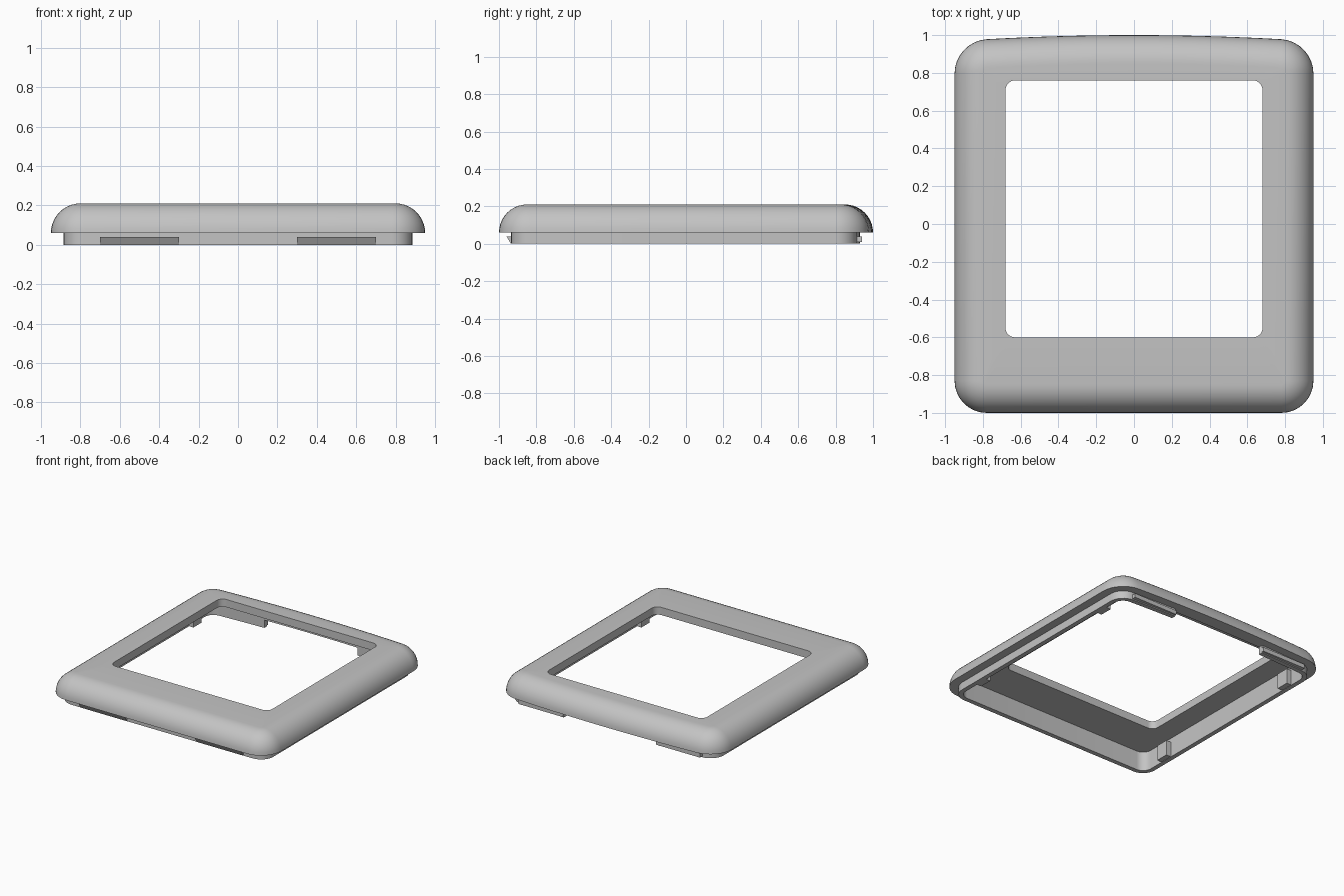
import bpy, bmesh, math
from mathutils import Vector

cube = bpy.data.objects.get("Cube")
if cube:
    bpy.data.objects.remove(cube, do_unlink=True)

grey = bpy.data.materials.new("light grey plastic")
grey.use_nodes = True
colour = (0.55, 0.55, 0.55, 1)
grey.diffuse_color = colour
grey.node_tree.nodes["Principled BSDF"].inputs["Base Color"].default_value = colour

CORNER_STEPS = 8
BACK_STEPS = 16
ROUND = 0.15
LIP_Z = 0.06


def make_object(name, bm):
    bmesh.ops.recalc_face_normals(bm, faces=bm.faces)
    mesh = bpy.data.meshes.new(name)
    bm.to_mesh(mesh)
    bm.free()
    mesh.materials.append(grey)
    obj = bpy.data.objects.new(name, mesh)
    bpy.context.collection.objects.link(obj)
    return obj


def rounded_outline(hx, y0, y1, r, bow):
    """Rounded rectangle, anticlockwise, with an optionally bowed back edge."""
    corners = [(hx - r, y0 + r, -90), (hx - r, y1 - r, 0),
               (r - hx, y1 - r, 90), (r - hx, y0 + r, 180)]
    points = []
    for i, (cx, cy, start) in enumerate(corners):
        for k in range(CORNER_STEPS + 1):
            a = math.radians(start + 90 * k / CORNER_STEPS)
            points.append((cx + r * math.cos(a), cy + r * math.sin(a)))
        if i == 1:
            for k in range(1, BACK_STEPS):
                points.append((cx * (1 - 2 * k / BACK_STEPS), y1))
    return [(x, y - bow * x * x if y > 0 else y) for x, y in points]


def frame_outline(inset):
    return rounded_outline(0.95 - inset, inset - 1, 1 - inset,
                           max(0.17 - inset, 0.02), 0.036)


def box(name, x0, x1, y0, y1, z0, z1):
    bm = bmesh.new()
    bmesh.ops.create_cube(bm, size=1)
    for v in bm.verts:
        v.co = Vector(((x0 + x1) / 2 + v.co.x * (x1 - x0),
                       (y0 + y1) / 2 + v.co.y * (y1 - y0),
                       (z0 + z1) / 2 + v.co.z * (z1 - z0)))
    return make_object(name, bm)


# Frame: a closed cross-section lofted round the window
window = rounded_outline(0.68, -0.6, 0.76, 0.05, 0)
rings = [(window, 0.21)]
for k in range(11):
    a = math.radians(90 - 9 * k)
    rings.append((frame_outline(ROUND * (1 - math.cos(a))),
                  LIP_Z + ROUND * math.sin(a)))
for inset, z in ((0.065, LIP_Z), (0.065, 0), (0.1, 0), (0.1, 0.15)):
    rings.append((frame_outline(inset), z))
rings.append((window, 0.15))

bm = bmesh.new()
loops = [[bm.verts.new((x, y, z)) for x, y in pts] for pts, z in rings]
count = len(window)
for i, lower in enumerate(loops):
    upper = loops[(i + 1) % len(loops)]
    for j in range(count):
        n = (j + 1) % count
        bm.faces.new((lower[j], lower[n], upper[n], upper[j]))
frame = make_object("bezel_frame", bm)

# Gap in the back of the skirt
cutter = box("back_gap_cutter", -0.4, 0.4, 0.7, 1.1, -0.1, LIP_Z + 0.0005)
cutter.hide_render = True
gap = frame.modifiers.new("back_gap", 'BOOLEAN')
gap.operation = 'DIFFERENCE'
gap.solver = 'EXACT'
gap.object = cutter
bpy.context.view_layer.objects.active = frame
bpy.ops.object.select_all(action='DESELECT')
frame.select_set(True)
bpy.ops.object.modifier_apply(modifier=gap.name)
bpy.data.objects.remove(cutter, do_unlink=True)
bpy.ops.object.shade_smooth_by_angle(angle=math.radians(35))

for side, s in (("left", 1), ("right", -1)):
    # Wedge-shaped snap on the front of the skirt
    bm = bmesh.new()
    profile = [(-0.93, 0.0), (-0.936, 0.0), (-0.96, 0.04), (-0.93, 0.04)]
    ends = [[bm.verts.new((s * x, y, z)) for y, z in profile] for x in (0.3, 0.7)]
    for end in ends:
        bm.faces.new(end)
    for j in range(4):
        n = (j + 1) % 4
        bm.faces.new((ends[0][j], ends[0][n], ends[1][n], ends[1][j]))
    make_object(side + "_front_snap", bm)

    # Ridge on the back of the skirt
    x0, x1 = sorted((s * 0.4, s * 0.78))
    box(side + "_back_ridge", x0, x1, 0.895, 0.942, 0.008, 0.04)

    # Locating tabs inside the side walls
    x0, x1 = sorted((s * 0.81, s * 0.86))
    for end, y in (("front", -0.66), ("back", 0.66)):
        box(f"{side}_{end}_tab", x0, x1, y - 0.05, y + 0.05, 0.002, 0.12)
